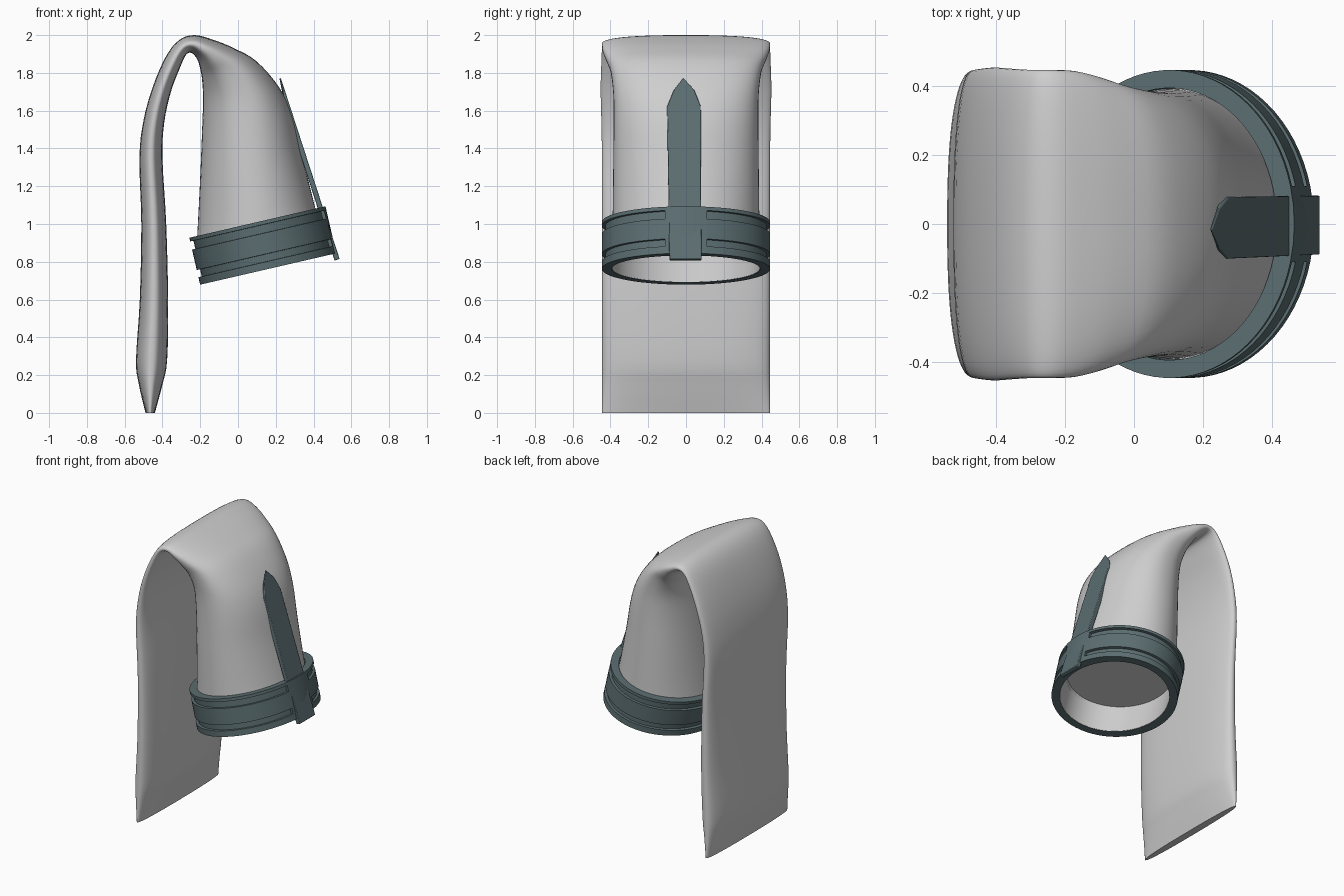
import bpy, bmesh, math
from mathutils import Matrix, Vector

if "Cube" in bpy.data.objects:
    bpy.data.objects.remove(bpy.data.objects["Cube"])


def make_material(name, colour):
    mat = bpy.data.materials.new(name)
    mat.use_nodes = True
    mat.diffuse_color = (*colour, 1)
    mat.node_tree.nodes["Principled BSDF"].inputs["Base Color"].default_value = (*colour, 1)
    return mat


felt = make_material("pale felt", (0.62, 0.62, 0.62))
leather = make_material("slate leather", (0.105, 0.155, 0.165))


def finish(bm, name, mat, angle=30):
    bmesh.ops.recalc_face_normals(bm, faces=bm.faces)
    mesh = bpy.data.meshes.new(name)
    bm.to_mesh(mesh)
    bm.free()
    mesh.materials.append(mat)
    obj = bpy.data.objects.new(name, mesh)
    bpy.context.collection.objects.link(obj)
    bpy.ops.object.select_all(action="DESELECT")
    obj.select_set(True)
    bpy.context.view_layer.objects.active = obj
    bpy.ops.object.shade_smooth_by_angle(angle=math.radians(angle))
    return obj


def loft(rings, closed=False, caps=()):
    """Skin a list of point rings, optionally joining last to first."""
    bm = bmesh.new()
    loops = [[bm.verts.new(p) for p in ring] for ring in rings]
    pairs = list(zip(loops, loops[1:]))
    if closed:
        pairs.append((loops[-1], loops[0]))
    for a, b in pairs:
        for i in range(len(a)):
            j = (i + 1) % len(a)
            bm.faces.new((a[i], a[j], b[j], b[i]))
    for c in caps:
        bm.faces.new(loops[c])
    return bm


def catmull(p0, p1, p2, p3, t):
    return [0.5 * (2 * b + (c - a) * t + (2 * a - 5 * b + 4 * c - d) * t * t
                   + (3 * b - a - 3 * c + d) * t ** 3)
            for a, b, c, d in zip(p0, p1, p2, p3)]


# Felt sleeve stations: outer x, outer z, inner x, inner z, half width, roundness power
stations = [
    (0.43, 1.0, -0.22, 0.86, 0.39, 1),
    (0.4, 1.12, -0.213, 0.99, 0.388, 1),
    (0.34, 1.36, -0.2, 1.25, 0.385, 0.95),
    (0.29, 1.57, -0.19, 1.5, 0.383, 0.9),
    (0.22, 1.72, -0.185, 1.66, 0.385, 0.85),
    (0.1, 1.86, -0.19, 1.76, 0.4, 0.8),
    (-0.02, 1.93, -0.2, 1.82, 0.425, 0.8),
    (-0.13, 1.975, -0.215, 1.87, 0.442, 0.8),
    (-0.23, 2.0, -0.245, 1.905, 0.445, 0.8),
    (-0.31, 1.975, -0.275, 1.895, 0.445, 0.8),
    (-0.38, 1.89, -0.31, 1.82, 0.448, 0.8),
    (-0.45, 1.73, -0.355, 1.7, 0.452, 0.8),
    (-0.5, 1.55, -0.39, 1.54, 0.448, 0.8),
    (-0.522, 1.35, -0.4, 1.35, 0.445, 0.8),
    (-0.512, 1.0, -0.38, 1.0, 0.444, 0.8),
    (-0.52, 0.6, -0.37, 0.6, 0.444, 0.8),
    (-0.54, 0.28, -0.375, 0.28, 0.444, 0.8),
    (-0.525, 0.15, -0.4, 0.15, 0.444, 0.8),
    (-0.49, 0, -0.44, 0, 0.444, 0.8),
]


def signed_power(v, p):
    return math.copysign(abs(v) ** p, v)


def sleeve_ring(s, sides=64):
    outer, inner = Vector((s[0], 0, s[1])), Vector((s[2], 0, s[3]))
    mid, half = (outer + inner) / 2, (outer - inner) / 2
    ring = []
    for i in range(sides):
        a = math.tau * i / sides
        p = mid + half * signed_power(math.cos(a), s[5])
        p.y = s[4] * signed_power(math.sin(a), s[5])
        ring.append(p)
    return ring


padded = [stations[0]] + stations + [stations[-1]]
rings = []
for k in range(len(stations) - 1):
    rings += [sleeve_ring(catmull(*padded[k:k + 4], t / 4)) for t in range(4)]
rings.append(sleeve_ring(stations[-1]))
finish(loft(rings, caps=(-1,)), "felt_sleeve", felt, 50)

# Tilted frame shared by the headband and its lining
frame = Matrix.Translation((0.16, 0, 0.762)) @ Matrix.Rotation(math.radians(-13), 4, "Y")
RX, RY, HEIGHT = 0.37, 0.445, 0.255


def oval(inset, z, angles):
    return [frame @ Vector(((RX - inset) * math.cos(a), (RY - inset) * math.sin(a), z))
            for a in angles]


# Headband with two grooves that stop short of the strap
gap = math.asin(0.11 / RY)
count = 72
span = math.tau - 2 * gap
angles = [-gap, -gap / 2, 0, gap / 2, gap]
angles += [gap + 0.004 + (span - 0.008) * i / count for i in range(count + 1)]


def groove_oval(z, depth):
    plain, cut = oval(0, z, angles), oval(depth, z, angles)
    return plain[:5] + cut[5:]


band = [oval(0.052, 0, angles), oval(0, 0, angles)]
for low, high in ((0.04, 0.08), (0.19, 0.235)):
    band += [oval(0, low, angles), groove_oval(low + 0.001, 0.018),
             groove_oval(high - 0.001, 0.018), oval(0, high, angles)]
band += [oval(0, HEIGHT, angles), oval(0.052, HEIGHT, angles)]
finish(loft(band, closed=True), "headband", leather)

# Lining and flat crown inside the opening
turns = [math.tau * i / 64 for i in range(64)]
lining = [oval(0.05, 0.002, turns), oval(0.054, 0.002, turns), oval(0.054, 0.2, turns)]
finish(loft(lining, caps=(-1,)), "lining", felt)

# Pointed plume holder strap leaning against the front of the band
outline = [(-0.088, 0), (0.082, 0), (0.078, 0.85), (0.045, 0.94), (-0.015, 1.01),
           (-0.065, 0.94), (-0.1, 0.85)]
bm = bmesh.new()
front = bm.faces.new([bm.verts.new((0, y, z)) for y, z in outline])
back = bmesh.ops.extrude_face_region(bm, geom=[front])
for v in back["geom"]:
    if isinstance(v, bmesh.types.BMVert):
        v.co.x -= 0.028 if v.co.z < 0.9 else 0.008
lean = Matrix.Translation((0.538, 0, 0.815)) @ Matrix.Rotation(math.radians(-18), 4, "Y")
bm.transform(lean)
strap = finish(bm, "strap", leather)
bevel = strap.modifiers.new("soft edge", "BEVEL")
bevel.width = 0.004
bevel.segments = 2
